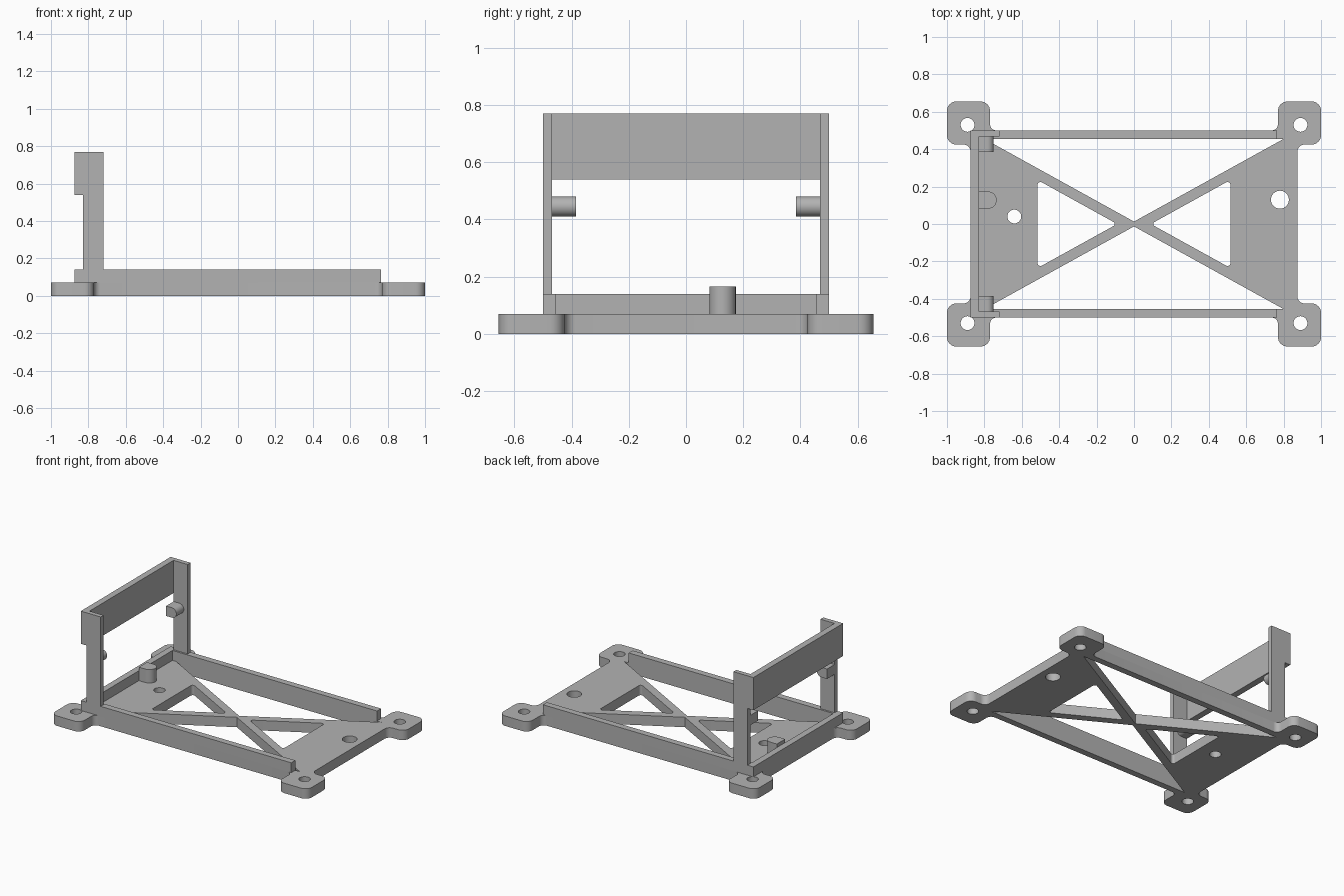
import bpy, bmesh, math
from mathutils import Vector

if "Cube" in bpy.data.objects:
    bpy.data.objects.remove(bpy.data.objects["Cube"])

grey = bpy.data.materials.new("light_grey")
grey.diffuse_color = (0.45, 0.45, 0.45, 1)
grey.use_nodes = True
grey.node_tree.nodes["Principled BSDF"].inputs["Base Color"].default_value = grey.diffuse_color


def finish(name, bm):
    bmesh.ops.remove_doubles(bm, verts=bm.verts, dist=0.0002)
    bmesh.ops.recalc_face_normals(bm, faces=bm.faces)
    me = bpy.data.meshes.new(name)
    bm.to_mesh(me)
    bm.free()
    me.materials.append(grey)
    ob = bpy.data.objects.new(name, me)
    bpy.context.collection.objects.link(ob)
    bpy.ops.object.select_all(action='DESELECT')
    ob.select_set(True)
    bpy.context.view_layer.objects.active = ob
    bpy.ops.object.shade_smooth_by_angle(angle=math.radians(30))
    return ob


def box(name, x, y, z):
    bm = bmesh.new()
    bmesh.ops.create_cube(bm, size=1)
    for v in bm.verts:
        v.co = [(r[0] + r[1]) / 2 + c * (r[1] - r[0]) for r, c in zip((x, y, z), v.co)]
    return finish(name, bm)


def prism(name, pts, direction):
    bm = bmesh.new()
    f = bm.faces.new([bm.verts.new(p) for p in pts])
    out = bmesh.ops.extrude_face_region(bm, geom=[f])
    bmesh.ops.translate(bm, vec=direction,
                        verts=[e for e in out['geom'] if isinstance(e, bmesh.types.BMVert)])
    return finish(name, bm)


def circle(cx, cy, r, n=32):
    return [(cx + r * math.cos(2 * math.pi * i / n), cy + r * math.sin(2 * math.pi * i / n))
            for i in range(n)]


def rounded(corners, n=8):
    """Polygon of (x, y, radius) corners with true arc fillets."""
    pts = []
    for i, (x, y, r) in enumerate(corners):
        p = Vector((x, y))
        if r == 0:
            pts.append((x, y))
            continue
        a = (Vector(corners[i - 1][:2]) - p).normalized()
        b = (Vector(corners[(i + 1) % len(corners)][:2]) - p).normalized()
        half = a.angle(b) / 2
        c = p + (a + b).normalized() * r / math.sin(half)
        s = p + a * r / math.tan(half) - c
        e = p + b * r / math.tan(half) - c
        ang = s.angle_signed(e)
        for k in range(n + 1):
            t = -ang * k / n
            pts.append((c.x + s.x * math.cos(t) - s.y * math.sin(t),
                        c.y + s.x * math.sin(t) + s.y * math.cos(t)))
    return pts


# Base plate outline with four rounded mounting tabs
quarter = [(0.873, 0.425, 0.04), (1, 0.425, 0.05), (1, 0.655, 0.05),
           (0.77, 0.655, 0.05), (0.77, 0.5, 0.035)]
right = [(x, -y, r) for x, y, r in reversed(quarter)] + quarter
outline = right + [(-x, -y, r) for x, y, r in right]
loops = [rounded(outline)]
for s in (-1, 1):
    # inner triangle beside the cross, large triangle beside the rail
    loops.append(rounded([(s * 0.515, 0.235, 0.015), (s * 0.515, -0.235, 0.015),
                          (s * 0.09, 0, 0.012)]))
    loops.append([(-0.8, s * 0.455), (0, s * 0.013), (0.8, s * 0.455)])
    for t in (-1, 1):
        loops.append(circle(s * 0.89, t * 0.53, 0.037))
loops += [circle(-0.64, 0.04, 0.037), circle(0.78, 0.13, 0.048)]

cu = bpy.data.curves.new("base_outline", 'CURVE')
cu.dimensions = '2D'
cu.fill_mode = 'BOTH'
cu.extrude = 0.035
for loop in loops:
    sp = cu.splines.new('POLY')
    sp.points.add(len(loop) - 1)
    for p, (x, y) in zip(sp.points, loop):
        p.co = (x, y, 0, 1)
    sp.use_cyclic_u = True
tmp = bpy.data.objects.new("base_outline", cu)
bpy.context.collection.objects.link(tmp)
bpy.context.view_layer.update()
bm = bmesh.new()
bm.from_mesh(tmp.evaluated_get(bpy.context.evaluated_depsgraph_get()).to_mesh())
bmesh.ops.translate(bm, verts=bm.verts, vec=(0, 0, 0.035))
bpy.data.objects.remove(tmp)
finish("base_plate", bm)

# End wall and raised crossbar
box("end_wall", (-0.875, -0.83), (-0.5, 0.5), (0.07, 0.14))
box("upper_panel", (-0.875, -0.83), (-0.5, 0.5), (0.54, 0.77))

# Rails, posts and pegs on both sides
for s, side in ((-1, "front"), (1, "back")):
    def span(a, b):
        return sorted((s * a, s * b))
    box(side + "_rail", (-0.83, 0.765), span(0.455, 0.5), (0.07, 0.14))
    box(side + "_post", (-0.83, -0.72), span(0.468, 0.5), (0.14, 0.77))
    arc = [(-0.785 + 0.035 * math.cos(a), s * 0.468, 0.445 + 0.035 * math.sin(a))
           for a in (math.pi * (k / 16 - 0.5) for k in range(17))]
    prism(side + "_peg", arc + [(-0.83, s * 0.468, 0.48), (-0.83, s * 0.468, 0.41)],
          (0, -s * 0.083, 0))

# Half-round locating pin against the end wall
arc = [(-0.78 + 0.046 * math.cos(a), 0.128 + 0.046 * math.sin(a), 0.07)
       for a in (math.pi * (k / 16 - 0.5) for k in range(17))]
prism("locating_pin", arc + [(-0.83, 0.174, 0.07), (-0.83, 0.082, 0.07)], (0, 0, 0.095))
